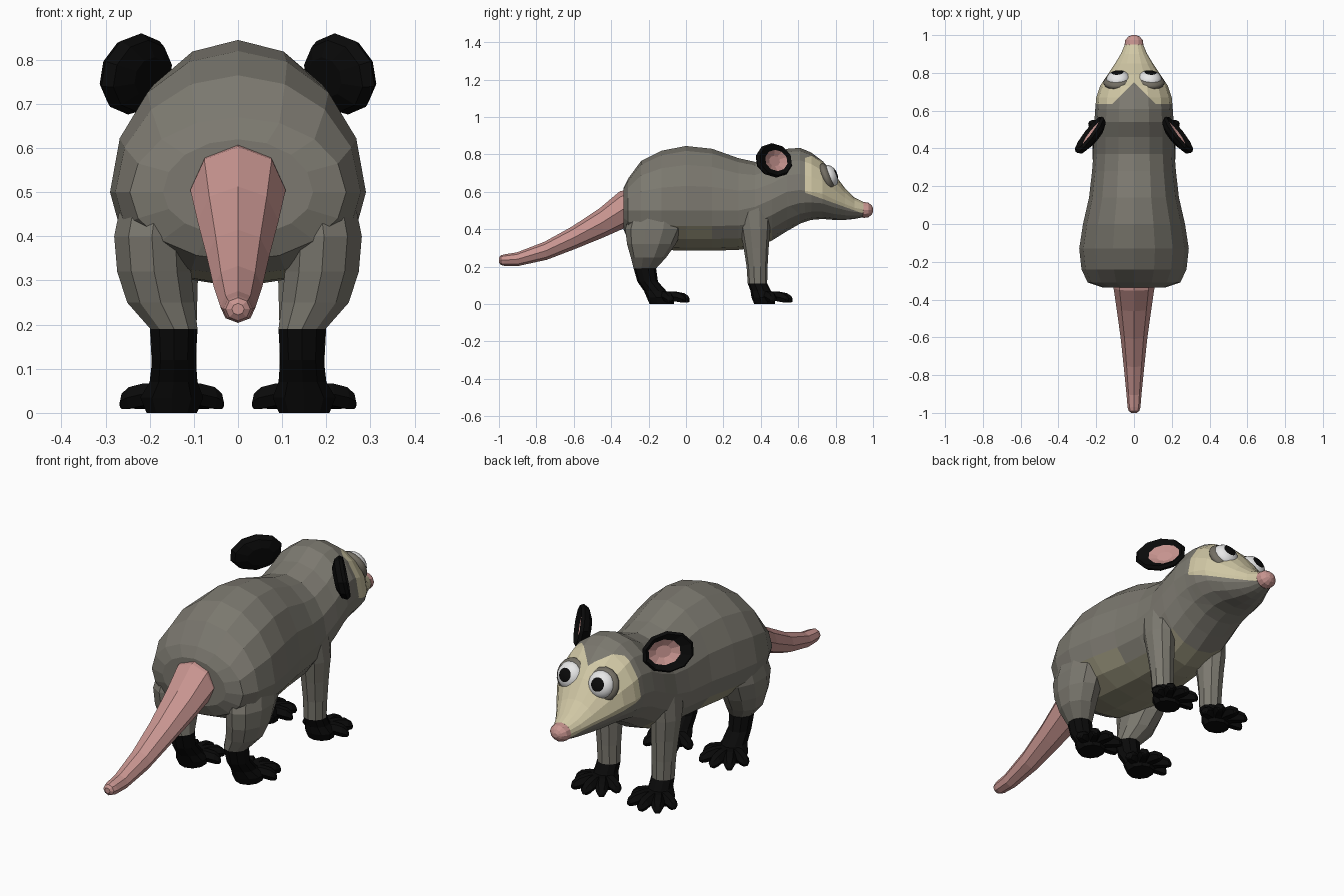
import bpy, bmesh, math
from mathutils import Vector

if "Cube" in bpy.data.objects:
    bpy.data.objects.remove(bpy.data.objects["Cube"])


def material(name, rgb):
    m = bpy.data.materials.new(name)
    m.diffuse_color = (*rgb, 1)
    m.use_nodes = True
    m.node_tree.nodes["Principled BSDF"].inputs["Base Color"].default_value = m.diffuse_color
    return m


GREY = material("grey fur", (0.2, 0.19, 0.16))
CREAM = material("cream face", (0.64, 0.58, 0.38))
BELLY = material("belly fur", (0.30, 0.28, 0.19))
DARK = material("eye shadow", (0.17, 0.155, 0.125))
BLACK = material("black", (0.003, 0.003, 0.003))
PINK = material("pink skin", (0.58, 0.30, 0.28))
WHITE = material("eye white", (0.8, 0.8, 0.8))


def finish(bm, name, mats, rule=None, smooth=False):
    bmesh.ops.recalc_face_normals(bm, faces=bm.faces)
    for f in bm.faces:
        f.smooth = smooth
        if rule:
            f.material_index = rule(f)
    me = bpy.data.meshes.new(name)
    bm.to_mesh(me)
    bm.free()
    for m in mats:
        me.materials.append(m)
    ob = bpy.data.objects.new(name, me)
    bpy.context.collection.objects.link(ob)
    return ob


def loft(rings):
    """Skin a list of closed point rings and cap both ends."""
    bm = bmesh.new()
    vs = [[bm.verts.new(p) for p in r] for r in rings]
    n = len(vs[0])
    for a, b in zip(vs, vs[1:]):
        for i in range(n):
            j = (i + 1) % n
            bm.faces.new((a[i], a[j], b[j], b[i]))
    bm.faces.new(vs[0])
    bm.faces.new(vs[-1])
    return bm


def circle(n, phase=0.0):
    return [(math.cos(math.tau * (i + phase) / n), math.sin(math.tau * (i + phase) / n))
            for i in range(n)]


# Body and head: rings of (y, bottom, middle, top, half width)
BODY = [(-.335, .40, .50, .62, .17), (-.31, .345, .50, .67, .245), (-.24, .31, .50, .765, .278),
        (-.13, .29, .50, .82, .29), (0, .285, .50, .845, .27), (.14, .285, .50, .83, .238),
        (.28, .29, .50, .78, .222), (.37, .30, .52, .76, .215), (.46, .34, .56, .785, .215),
        (.54, .39, .60, .83, .21), (.61, .43, .61, .835, .205), (.67, .45, .60, .81, .20),
        (.73, .455, .59, .765, .18), (.79, .45, .56, .70, .14), (.85, .45, .535, .62, .10),
        (.90, .455, .515, .57, .07), (.95, .465, .505, .545, .048)]
rings = []
for y, zb, zm, zt, w in BODY:
    rings.append([(w * c, y, zm + s * ((zt - zm) if s > 0 else (zm - zb))) for c, s in circle(16)])
body = loft(rings)


def cut(point, normal, side=0):
    faces = [f for f in body.faces if f.calc_center_median().y > .54
             and f.calc_center_median().x * side >= 0]
    edges = {e for f in faces for e in f.edges}
    verts = {v for f in faces for v in f.verts}
    bmesh.ops.bisect_plane(body, geom=faces + list(edges) + list(verts), dist=1e-4,
                           plane_co=point, plane_no=normal)


# Face mask edges: cheek, jaw line and forehead peak
cut((0, .635, 0), (0, 1, 0))
cut((0, .68, .58), (0, .36, 1))
cut((0, .75, 0), (1, 1, 0), 1)
cut((0, .75, 0), (-1, 1, 0), -1)


def body_colour(f):
    c = f.calc_center_median()
    if c.y > .635 and c.z > .58 - .36 * (c.y - .68) and c.y + abs(c.x) > .75:
        return 1
    if -.2 < c.y < .5 and f.normal.z < -.6:
        return 2
    return 0


finish(body, "body", [GREY, CREAM, BELLY], body_colour)

# Nose
NOSE = [(.935, .042), (.95, .05), (.975, .046), (.992, .03), (1.0, .012)]
finish(loft([[(r * c, y, .503 + .85 * r * s) for c, s in circle(12)] for y, r in NOSE]),
       "nose", [PINK])

# Tail: (y, z, half width, half height)
TAIL = [(-.27, .53, .10, .09), (-.34, .505, .108, .098), (-.45, .435, .092, .078),
        (-.60, .355, .071, .06), (-.75, .285, .055, .048), (-.90, .24, .04, .036),
        (-.97, .235, .034, .031), (-.99, .235, .028, .026), (-1.0, .235, .014, .013)]
rings = []
for k, (y, z, rx, rz) in enumerate(TAIL):
    lean = 0.35 if 0 < k < 6 else 0
    rings.append([(rx * c, y - lean * rz * s * .4, z + rz * s) for c, s in circle(8)])
finish(loft(rings), "tail", [PINK])

# Legs: rings of (z, x, y, x radius, y radius)
HIND = [(.52, .18, -.15, .08, .14), (.40, .195, -.17, .09, .155), (.32, .19, -.185, .088, .13),
        (.25, .175, -.20, .08, .095), (.19, .145, -.22, .056, .06), (.12, .145, -.205, .052, .055),
        (.07, .146, -.165, .057, .06), (.035, .15, -.135, .075, .075), (0, .15, -.13, .06, .065)]
FRONT = [(.52, .15, .36, .065, .10), (.40, .155, .37, .068, .08), (.30, .15, .375, .062, .067),
         (.20, .147, .38, .056, .056), (.11, .145, .382, .053, .052), (.07, .146, .40, .055, .055),
         (.035, .15, .415, .072, .065), (0, .15, .42, .06, .055)]

for side, label in ((1, "right"), (-1, "left")):
    for name, rows, sock, toe_y in (("hind", HIND, .19, -.13), ("front", FRONT, .11, .42)):
        rings = [[(side * (x + rx * c), y + ry * s, z) for c, s in circle(10, .5)]
                 for z, x, y, rx, ry in rows]
        finish(loft(rings), f"{name}_leg_{label}", [GREY, BLACK],
               lambda f, h=sock: int(f.calc_center_median().z < h))
        # Fanned toes
        for k, deg in enumerate((-68, -32, 0, 32, 68)):
            a = math.radians(deg)
            d, t = Vector((math.sin(a), math.cos(a), 0)), Vector((math.cos(a), -math.sin(a), 0))
            length = .15 if abs(deg) < 50 else .125
            rings = []
            for u, z, r in ((.15, .04, .028), (.5, .042, .029), (.8, .034, .028), (.95, .026, .02),
                            (1, .02, .008)):
                o = Vector((.15, toe_y, z)) + d * (u * length)
                pts = [o + t * (r * c) + Vector((0, 0, r * s)) for c, s in circle(6)]
                rings.append([(side * p.x, p.y, p.z) for p in pts])
            finish(loft(rings), f"{name}_toe_{label}_{k + 1}", [BLACK])

    # Ear: shallow bowl facing forward and outward
    n = Vector((.77, .6, .2)).normalized()
    t = Vector((-.61, .79, 0)).normalized()
    v = n.cross(t)
    v *= 1 if v.z > 0 else -1
    centre = Vector((.23, .468, .767))
    rings = []
    for r, depth, shift in ((.5, -.035, .01), (.88, -.018, 0), (1, .005, 0), (.9, .02, 0),
                            (.62, .004, .016), (.3, -.012, .016)):
        pts = [centre + t * (.122 * r * c + shift) + v * (.094 * r * s) + n * depth
               for c, s in circle(10, .5)]
        rings.append([(side * p.x, p.y, p.z) for p in pts])
    ear = loft(rings)
    ear.faces.ensure_lookup_table()
    inner = set(list(ear.faces)[40:50]) | {ear.faces[51]}
    finish(ear, f"ear_{label}", [BLACK, PINK], lambda f: int(f in inner))

    # Eye with a pupil at its pole, and the dark fur patch behind it
    gaze = Vector((.08 * side, .9, .36)).normalized()
    turn = gaze.to_track_quat('Z', 'Y')
    for part, radius, thick, back, mats in (("eye", .064, .046, 0, [WHITE, BLACK]),
                                            ("eye_patch", .08, .034, .012, [DARK])):
        bm = bmesh.new()
        bmesh.ops.create_uvsphere(bm, u_segments=16, v_segments=12, radius=1)
        pupil = {f for f in bm.faces if f.calc_center_median().z > math.cos(math.radians(28))}
        for w in bm.verts:
            w.co = turn @ Vector((w.co.x * radius, w.co.y * radius, w.co.z * thick))
            w.co += Vector((side * .084, .765, .682)) - gaze * back
        rule = (lambda f: int(f in pupil)) if part == "eye" else None
        finish(bm, f"{part}_{label}", mats, rule, smooth=True)
